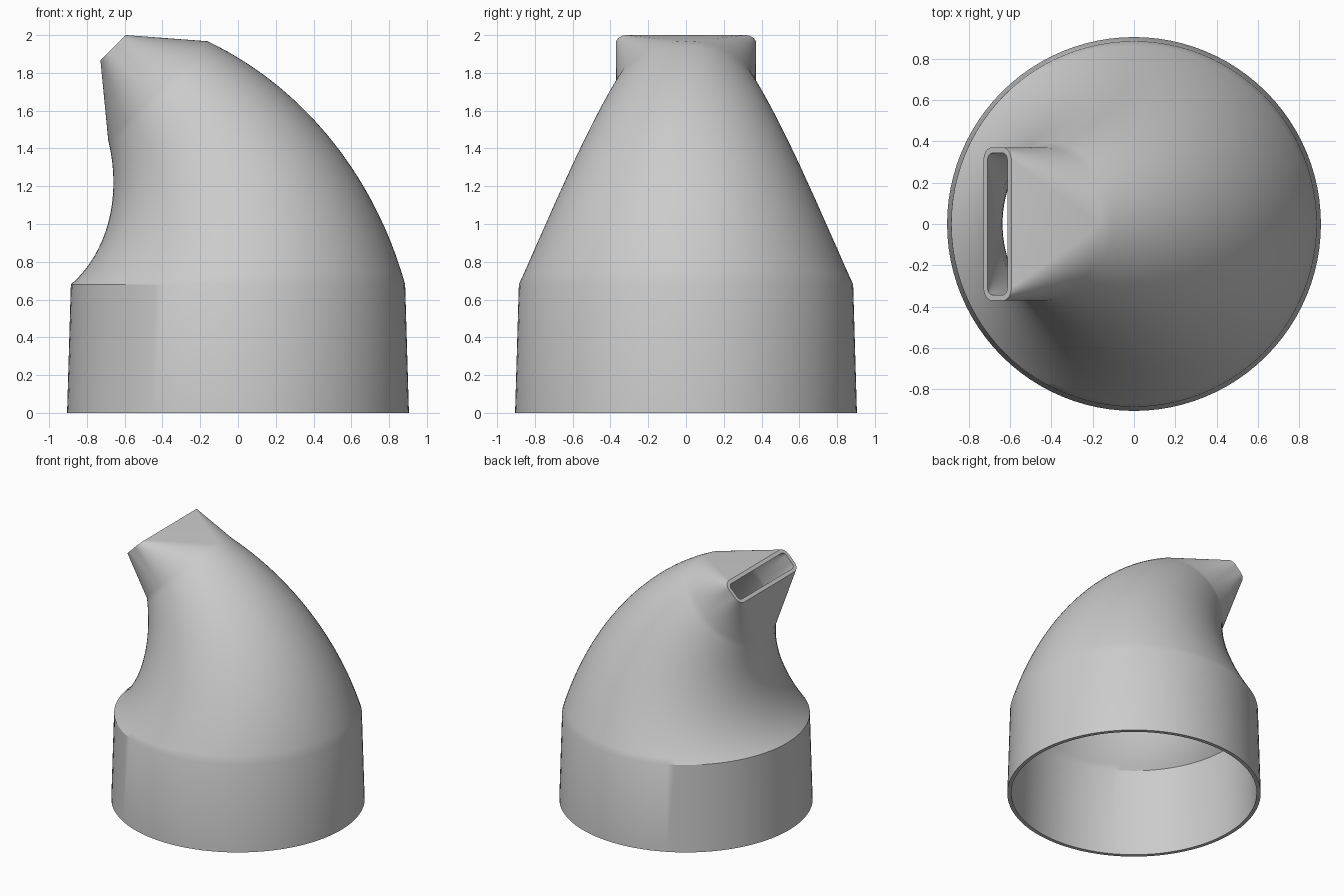
import bpy, bmesh
from math import sin, cos, pi, radians
from mathutils import Vector

cube = bpy.data.objects.get("Cube")
if cube:
    bpy.data.objects.remove(cube, do_unlink=True)

QUARTER = 24           # segments per quarter turn
WALL = 0.028
BEND = 1.45            # bend radius of the neck centreline
RIM_R, SHOULDER_R, THROAT_R = 0.905, 0.885, 0.371
SHOULDER_Z = 0.68
TILT = radians(45)
STEPS = 24


def section(centre, tilt, radius, half_u=0.0, half_v=0.0):
    """Rounded outline on a plane tilted about y: four corner arcs; a circle if the halves are 0."""
    u, v = Vector((cos(tilt), 0, sin(tilt))), Vector((0, 1, 0))
    points = []
    for q, (su, sv) in enumerate(((1, 1), (-1, 1), (-1, -1), (1, -1))):
        for i in range(QUARTER + 1):
            a = (q + i / QUARTER) * pi / 2
            points.append(Vector(centre) + u * (su * half_u + radius * cos(a))
                          + v * (sv * half_v + radius * sin(a)))
    return points


def skin(inset):
    """Sections from the bottom rim to the mouth, moved inwards by inset."""
    # Round collar
    loops = [section((0, 0, 0), 0, RIM_R - inset)]
    # Tapered bent neck
    for i in range(STEPS + 1):
        f = i / STEPS
        t = TILT * f
        centre = (BEND * (cos(t) - 1), 0, SHOULDER_Z + BEND * sin(t))
        loops.append(section(centre, t, SHOULDER_R + (THROAT_R - SHOULDER_R) * f - inset))
    # Flat slotted mouth
    loops.append(section((-0.661, 0, 1.933), TILT, 0.06 - inset, 0.035, 0.311))
    return loops


# Hollow shell: outside upwards, over the mouth rim, inside downwards, bottom rim
bm = bmesh.new()
loops = [[bm.verts.new(p) for p in pts] for pts in skin(0) + skin(WALL)[::-1]]
for a, b in zip(loops, loops[1:] + loops[:1]):
    for i in range(len(a)):
        j = (i + 1) % len(a)
        bm.faces.new((a[i], a[j], b[j], b[i]))
bmesh.ops.remove_doubles(bm, verts=bm.verts, dist=0.00001)
bmesh.ops.recalc_face_normals(bm, faces=bm.faces)
mesh = bpy.data.meshes.new("nozzle_adapter")
bm.to_mesh(mesh)
bm.free()
adapter = bpy.data.objects.new("nozzle_adapter", mesh)
bpy.context.collection.objects.link(adapter)

# Plain grey plastic
grey = bpy.data.materials.new("grey_plastic")
grey.use_nodes = True
colour = (0.6, 0.6, 0.6, 1)
grey.diffuse_color = colour
grey.node_tree.nodes["Principled BSDF"].inputs["Base Color"].default_value = colour
mesh.materials.append(grey)

bpy.ops.object.select_all(action='DESELECT')
adapter.select_set(True)
bpy.context.view_layer.objects.active = adapter
bpy.ops.object.shade_smooth_by_angle(angle=radians(30))
